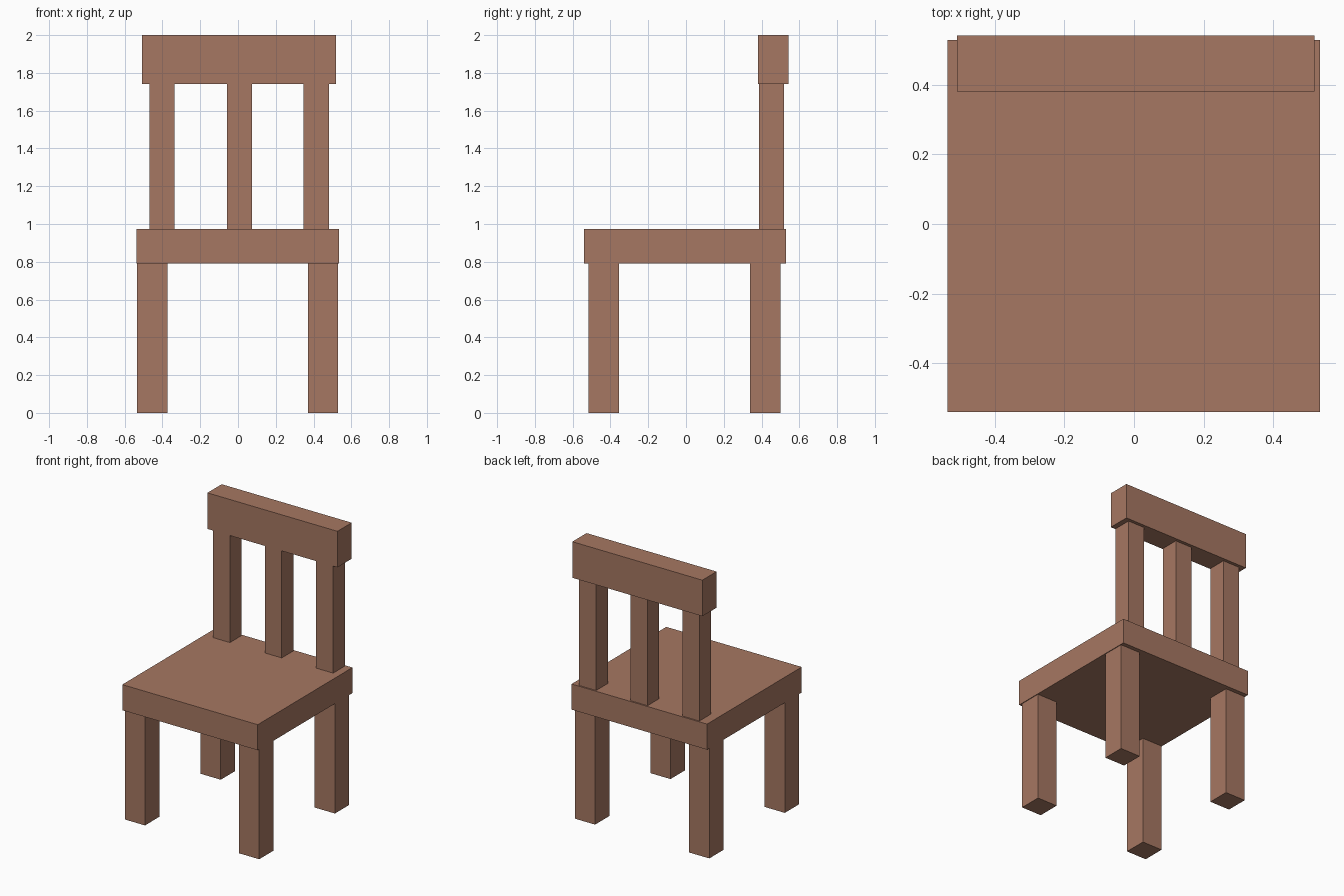
import bpy

if "Cube" in bpy.data.objects:
    bpy.data.objects.remove(bpy.data.objects["Cube"])

wood = bpy.data.materials.new("wood")
wood.diffuse_color = (0.38, 0.185, 0.122, 1)
wood.use_nodes = True
wood.node_tree.nodes["Principled BSDF"].inputs["Base Color"].default_value = wood.diffuse_color


def box(name, x, y, z):
    """Box spanning the (min, max) ranges x, y, z."""
    spans = (x, y, z)
    bpy.ops.mesh.primitive_cube_add(size=1, location=[(a + b) / 2 for a, b in spans])
    obj = bpy.context.object
    obj.name = name
    obj.scale = [b - a for a, b in spans]
    bpy.ops.object.transform_apply(location=False, rotation=False, scale=True)
    obj.data.materials.append(wood)


SEAT_BOTTOM, SEAT_TOP, RAIL_BOTTOM = 0.79, 0.973, 1.742

# Seat slab
box("seat", (-0.537, 0.535), (-0.541, 0.529), (SEAT_BOTTOM, SEAT_TOP))

# Four legs
for depth, y in (("front", (-0.517, -0.354)), ("back", (0.339, 0.499))):
    for side, x in (("left", (-0.534, -0.374)), ("right", (0.37, 0.53))):
        box(f"{depth}_{side}_leg", x, y, (0, SEAT_BOTTOM))

# Three back posts
for name, x in (("left", -0.402), ("middle", 0.008), ("right", 0.415)):
    box(f"{name}_back_post", (x - 0.067, x + 0.067), (0.387, 0.519), (SEAT_TOP, RAIL_BOTTOM))

# Top rail
box("top_rail", (-0.509, 0.52), (0.381, 0.542), (RAIL_BOTTOM, 2.0))
